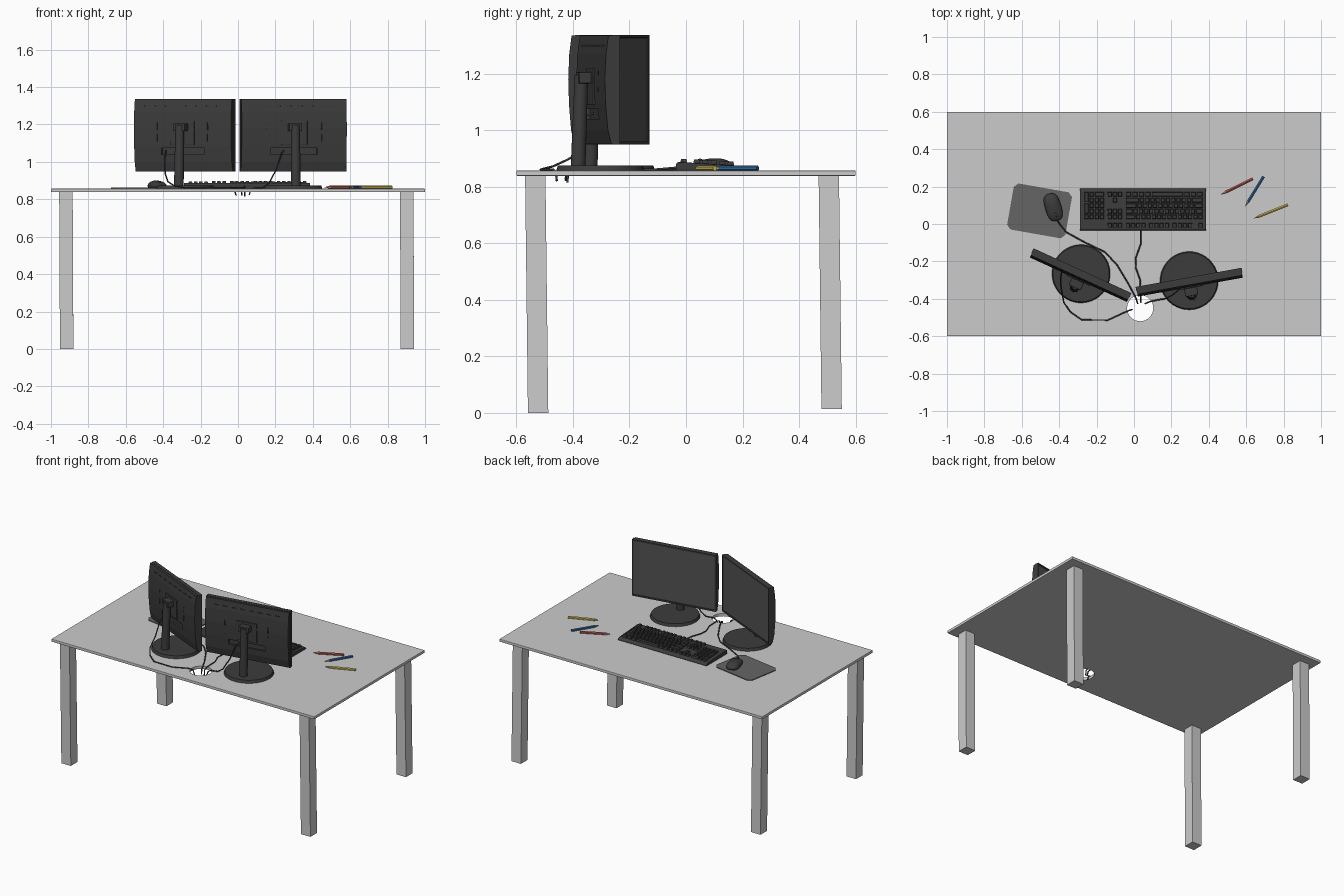
import bpy, bmesh, math
from mathutils import Matrix, Vector

if "Cube" in bpy.data.objects:
    bpy.data.objects.remove(bpy.data.objects["Cube"])

TOP = 0.857  # table surface height


def mat(name, r, g, b):
    m = bpy.data.materials.new(name)
    m.diffuse_color = (r, g, b, 1)
    m.use_nodes = True
    m.node_tree.nodes["Principled BSDF"].inputs["Base Color"].default_value = m.diffuse_color
    return m


DARK = mat("dark_plastic", 0.045, 0.045, 0.045)
SCREEN = mat("screen_glass", 0.085, 0.085, 0.085)
PAD = mat("pad_fabric", 0.13, 0.13, 0.13)
WOOD = mat("pencil_wood", 0.6, 0.42, 0.25)


def make(name, bm, material=None, M=None, smooth=None, bevel=0):
    bmesh.ops.recalc_face_normals(bm, faces=bm.faces)
    me = bpy.data.meshes.new(name)
    bm.to_mesh(me)
    bm.free()
    ob = bpy.data.objects.new(name, me)
    bpy.context.collection.objects.link(ob)
    if material:
        me.materials.append(material)
    if M is not None:
        ob.matrix_world = M
    if smooth:
        me.polygons.foreach_set("use_smooth", [True] * len(me.polygons))
        me.set_sharp_from_angle(angle=math.radians(smooth))
    if bevel:
        b = ob.modifiers.new("bevel", "BEVEL")
        b.width, b.segments, b.limit_method = bevel, 2, "ANGLE"
    return ob


def box(lo, hi, bm=None, taper=0):
    bm = bm or bmesh.new()
    lo, hi = Vector(lo), Vector(hi)
    geo = bmesh.ops.create_cube(bm, size=1)["verts"]
    for v in geo:
        t = taper if v.co.z > 0 else 0
        s = Vector((math.copysign(t, v.co.x), math.copysign(t, v.co.y), 0))
        v.co = (lo + hi) / 2 + v.co * (hi - lo) - s
    return bm


def cone(r1, r2, p, q, seg=32, bm=None):
    bm = bm or bmesh.new()
    p, q = Vector(p), Vector(q)
    M = Matrix.Translation((p + q) / 2) @ (q - p).to_track_quat("Z", "Y").to_matrix().to_4x4()
    bmesh.ops.create_cone(bm, cap_ends=True, segments=seg, radius1=r1, radius2=r2,
                          depth=(q - p).length, matrix=M)
    return bm


def prism(points, vec):
    bm = bmesh.new()
    f = bm.faces.new([bm.verts.new(p) for p in points])
    ext = bmesh.ops.extrude_face_region(bm, geom=[f])["geom"]
    bmesh.ops.translate(bm, vec=vec, verts=[e for e in ext if isinstance(e, bmesh.types.BMVert)])
    return bm


def cut(ob, cutter_bm):
    cutter = make("cutter", cutter_bm, M=ob.matrix_world.copy())
    m = ob.modifiers.new("cut", "BOOLEAN")
    m.operation, m.object = "DIFFERENCE", cutter
    bpy.context.view_layer.update()
    ob.data = bpy.data.meshes.new_from_object(ob.evaluated_get(bpy.context.evaluated_depsgraph_get()))
    ob.modifiers.clear()
    bpy.data.objects.remove(cutter)


# Table top with cable hole, and four slightly raked legs
table = make("table_top", box((-1, -0.6, 0.838), (1, 0.6, TOP)), bevel=0.003)
cut(table, cone(0.07, 0.07, (0.033, -0.45, 0.8), (0.033, -0.45, 0.9)))
for sx, label in ((-0.92, "left"), (0.902, "right")):
    for y, z, end in ((-0.533, 0.0, "front"), (0.505, 0.014, "back")):
        leg = box((sx - 0.036, y - 0.036, z), (sx + 0.036, y + 0.036, 0.839))
        for v in leg.verts:
            if v.co.z < 0.5:
                v.co.y += 0.01
                v.co.x += 0.004
        make(f"{end}_{label}_leg", leg)


# Monitors: local origin under the base centre, screen faces +y
def monitor(side, x, y, angle):
    M = Matrix.Translation((x, y, 0)) @ Matrix.Rotation(math.radians(angle), 4, "Z")
    n = side + "_monitor_"
    # frame with sunken screen
    bm = box((-0.288, -0.008, 0.95), (0.288, 0.018, 1.337))
    bm.normal_update()
    front = max(bm.faces, key=lambda f: f.calc_center_median().y)
    bmesh.ops.inset_region(bm, faces=[front], thickness=0.014, depth=0)
    bmesh.ops.inset_region(bm, faces=[front], thickness=0.001, depth=-0.004)
    front.material_index = 1
    make(n + "frame", bm, DARK, M).data.materials.append(SCREEN)
    # curved back shell with port recess and vents
    prof = [(-0.006, 0.952), (-0.012, 0.952), (-0.024, 1.0), (-0.032, 1.09),
            (-0.035, 1.18), (-0.031, 1.27), (-0.022, 1.335), (-0.006, 1.335)]
    shell = make(n + "back", prism([(-0.285, a, b) for a, b in prof], (0.57, 0, 0)), DARK, M)
    cutter = box((-0.125, -0.06, 1.04), (0.125, -0.015, 1.075))
    for i in range(8):
        vx = -0.225 + i * 0.06
        box((vx, -0.06, 1.296), (vx + 0.03, -0.022, 1.301), cutter)
    for sx in (-0.15, 0.145):
        for z in (1.11, 1.17):
            box((sx, -0.06, z), (sx + 0.005, -0.027, z + 0.04), cutter)
    cut(shell, cutter)
    # mount plate, arm bracket, post and round base
    make(n + "mount_plate", box((-0.07, -0.04, 1.09), (0.07, -0.03, 1.22)), DARK, M, bevel=0.003)
    make(n + "bracket", box((-0.035, -0.082, 1.165), (0.035, -0.035, 1.205)), DARK, M, bevel=0.004)
    make(n + "post", cone(0.026, 0.024, (0, -0.08, 0.868), (0, -0.068, 1.195), 24), DARK, M, 40)
    make(n + "base", cone(0.156, 0.15, (0, 0, TOP), (0, 0, 0.875), 40), DARK, M, 40)


monitor("left", -0.283, -0.266, -24.6)
monitor("right", 0.295, -0.303, 10.2)


# Keyboard: wedge body, rows of tapered keys (typist sits at +y)
def deck(y):
    return 0.888 - (y + 0.035) * 0.06


side_prof = [(-0.036, TOP), (0.19, TOP), (0.19, 0.864), (0.178, deck(0.178)),
             (-0.028, deck(-0.028)), (-0.036, 0.88)]
make("keyboard_body", prism([(-0.29, a, b) for a, b in side_prof], (0.675, 0, 0)), DARK, bevel=0.004)
U = 0.0278
keys = bmesh.new()


def key(x_start, y, w, h=1):
    z, g = deck(y), 0.0025
    d = (h - 1) * 0.015
    box((x_start - w * U + g, y - 0.0125 - d, z - 0.003),
        (x_start - g, y + 0.0125 + d, z + 0.012), keys, 0.003)


def row(x, y, widths):
    for w in widths:      # negative width = gap
        if w > 0:
            key(x, y, w)
        x -= abs(w) * U


rows_y = [0.038 + 0.03 * i for i in range(5)]
F4 = [1] * 4
row(0.37, -0.008, [1, -1] + F4 + [-0.5] + F4 + [-0.5] + F4)
for y, widths in zip(rows_y, ([1] * 13 + [2], [1.5] + [1] * 12 + [1.5], [1.75] + [1] * 11 + [2.25],
                              [2.25] + [1] * 10 + [2.75], [1.25] * 3 + [6.25] + [1.25] * 4)):
    row(0.37, y, widths)
# navigation cluster and arrows
for y, widths in ((-0.008, [1, 1, 1]), (rows_y[0], [1, 1, 1]), (rows_y[1], [1, 1, 1]),
                  (rows_y[3], [-1, 1, -1]), (rows_y[4], [1, 1, 1])):
    row(-0.06, y, widths)
# number pad
for y, widths in zip(rows_y, (F4, [1] * 3, [1] * 3, [1] * 3, [2, 1])):
    row(-0.157, y, widths)
for y in (rows_y[1] + 0.015, rows_y[3] + 0.015):
    key(-0.157 - 3 * U, y, 1, 2)
make("keyboard_keys", keys, DARK)

# Mouse pad with clipped corners
w, h, c = 0.158, 0.125, 0.022
pad = [(-w + c, -h), (w - c, -h), (w, -h + c), (w, h - c), (w - c, h), (-w + c, h), (-w, h - c), (-w, -h + c)]
make("mouse_pad", prism([(a, b, 0) for a, b in pad], (0, 0, 0.005)), PAD,
     Matrix.Translation((-0.505, 0.07, TOP)) @ Matrix.Rotation(math.radians(-10), 4, "Z"))

# Mouse: flattened half egg with a scroll wheel
MM = Matrix.Translation((-0.432, 0.09, TOP + 0.005)) @ Matrix.Rotation(math.radians(17), 4, "Z")
bm = bmesh.new()
bmesh.ops.create_uvsphere(bm, u_segments=28, v_segments=16, radius=1)
for v in bm.verts:
    x, y, z = v.co
    sq = 1 / max(abs(x) ** 3 + abs(y) ** 3, 1e-6) ** (1 / 3) * math.hypot(x, y) if x or y else 1
    v.co = (x * 0.043 * sq, y * 0.075 * sq, max(z, -0.35) * 0.028 + 0.0098 + 0.006 * y * max(z, 0))
make("mouse_body", bm, DARK, MM, 50)
make("mouse_wheel", cone(0.011, 0.011, (-0.004, -0.042, 0.026), (0.004, -0.042, 0.026), 16), DARK, MM, 40)


# Cables, all dropping through the hole
def cable(name, pts):
    cu = bpy.data.curves.new(name, "CURVE")
    cu.dimensions, cu.bevel_depth, cu.bevel_resolution, cu.use_fill_caps = "3D", 0.004, 1, True
    sp = cu.splines.new("POLY")
    sp.points.add(len(pts) - 1)
    for p, co in zip(sp.points, pts):
        p.co = (*co, 1)
    cu.materials.append(DARK)
    ob = bpy.data.objects.new(name, cu)
    bpy.context.collection.objects.link(ob)


Z = TOP + 0.004
cable("mouse_cable", [(-0.41, 0.02, 0.873), (-0.39, -0.01, 0.868), (-0.36, -0.045, Z), (-0.26, -0.1, Z),
                      (-0.155, -0.15, Z), (-0.09, -0.22, Z), (-0.03, -0.32, Z), (0.01, -0.395, Z),
                      (0.018, -0.42, 0.85), (0.02, -0.425, 0.82)])
cable("keyboard_cable", [(0.035, -0.03, 0.868), (0.035, -0.11, Z), (0.01, -0.18, Z), (0.008, -0.23, Z),
                         (0.033, -0.3, Z), (0.036, -0.385, Z), (0.037, -0.415, 0.85), (0.037, -0.42, 0.815)])
cable("left_monitor_cable", [(-0.385, -0.245, 1.06), (-0.392, -0.29, 1.02), (-0.39, -0.34, 0.94),
                             (-0.375, -0.42, 0.895), (-0.34, -0.47, 0.872), (-0.28, -0.512, Z),
                             (-0.14, -0.514, Z), (-0.045, -0.47, Z), (-0.02, -0.46, 0.852), (-0.01, -0.457, 0.82)])
cable("right_monitor_cable", [(0.245, -0.325, 1.06), (0.235, -0.355, 1.05), (0.205, -0.38, 0.96),
                              (0.165, -0.4, 0.885), (0.13, -0.405, Z), (0.085, -0.415, Z),
                              (0.068, -0.422, 0.85), (0.06, -0.426, 0.825)])

# Hexagonal pencils: tip point, end point, colour
for label, a, b, col in (("red", (0.463, 0.157), (0.636, 0.242), (0.45, 0.1, 0.08)),
                         ("blue", (0.594, 0.093), (0.693, 0.254), (0.03, 0.14, 0.32)),
                         ("yellow", (0.641, 0.03), (0.823, 0.103), (0.6, 0.48, 0.1))):
    a, b = Vector((*a, TOP + 0.008)), Vector((*b, TOP + 0.008))
    d = (b - a).normalized()
    make(label + "_pencil", cone(0.009, 0.009, a + d * 0.03, b, 6), mat(label + "_paint", *col))
    make(label + "_pencil_tip", cone(0.003, 0.009, a + d * 0.01, a + d * 0.03, 6), WOOD)
    make(label + "_pencil_lead", cone(0.0003, 0.003, a, a + d * 0.01, 6), bpy.data.materials[label + "_paint"])
